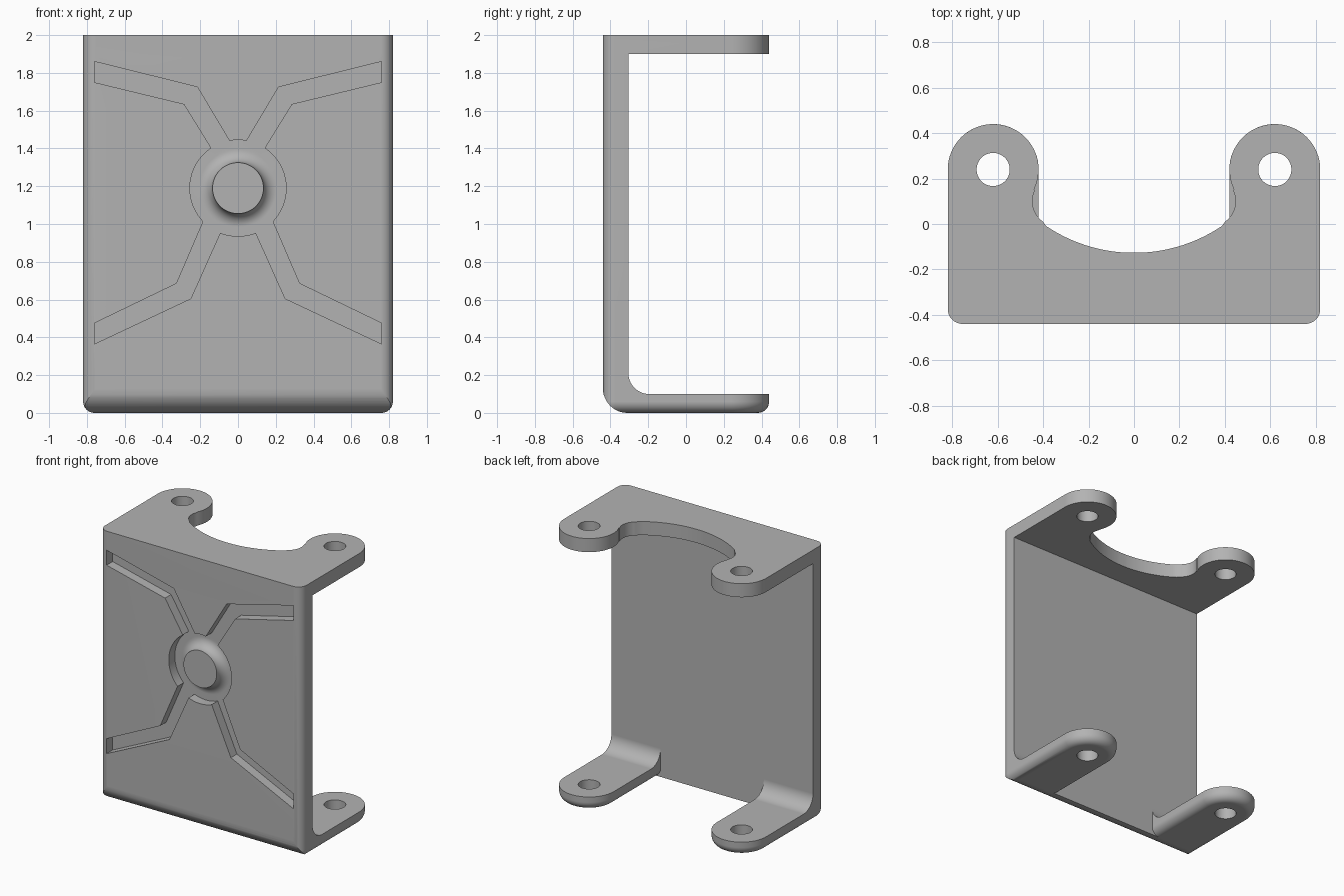
import bpy, bmesh
from math import sin, cos, radians, pi

cube = bpy.data.objects.get("Cube")
if cube:
    bpy.data.objects.remove(cube, do_unlink=True)

grey = bpy.data.materials.new("plain grey")
grey.use_nodes = True
GREY = (0.45, 0.45, 0.45, 1)
grey.diffuse_color = GREY
grey.node_tree.nodes["Principled BSDF"].inputs["Base Color"].default_value = GREY

WIDTH, FRONT, BACK = 0.82, -0.44, -0.305   # half width, plate front and back
TAB_X, TAB_Y, TAB_R = 0.62, 0.24, 0.2      # centre and radius of a tab end
HUB_Z, FLOOR = 1.19, -0.37                 # emblem centre and groove floor


def arc(cx, cy, r, start, end, n=12):
    angles = [radians(start + (end - start) * i / n) for i in range(n + 1)]
    return [(cx + r * cos(a), cy + r * sin(a)) for a in angles]


def mirrored(half):
    return half + [(-x, y) for x, y in reversed(half)]


def loft(name, rings, closed=False):
    """Skin a stack of equal rings; cap the ends, or close it into a loop."""
    bm = bmesh.new()
    rows = [[bm.verts.new(p) for p in ring] for ring in rings]
    pairs = list(zip(rows, rows[1:]))
    if closed:
        pairs.append((rows[-1], rows[0]))
    else:
        bm.faces.new(rows[0])
        bm.faces.new(rows[-1])
    for a, b in pairs:
        for i in range(len(a)):
            j = (i + 1) % len(a)
            bm.faces.new((a[i], a[j], b[j], b[i]))
    bmesh.ops.recalc_face_normals(bm, faces=bm.faces)
    mesh = bpy.data.meshes.new(name)
    bm.to_mesh(mesh)
    bm.free()
    mesh.materials.append(grey)
    ob = bpy.data.objects.new(name, mesh)
    bpy.context.collection.objects.link(ob)
    return ob


def combine(target, other, operation):
    mod = target.modifiers.new(operation.lower(), "BOOLEAN")
    mod.operation, mod.solver, mod.object = operation, "EXACT", other
    bpy.context.view_layer.objects.active = target
    bpy.ops.object.modifier_apply(modifier=mod.name)
    bpy.data.objects.remove(other, do_unlink=True)


def front_corner(d):
    return arc(WIDTH - 0.065, FRONT + 0.065, 0.065 - d, 0, -90, 8)


def lower_plan(d):
    """Plan of the plate with two straight tabs, inset by d."""
    half = [(TAB_X - TAB_R + d, BACK)]
    half += arc(TAB_X, TAB_Y, TAB_R - d, 180, 0, 32)
    return mirrored(half + front_corner(d))


# Lower body: plan with a rounded bottom edge, trimmed by the side profile
EDGE = 0.06
rings = []
for i in range(9):
    a = pi / 2 * i / 8
    rings.append([(x, y, EDGE * (1 - cos(a))) for x, y in lower_plan(EDGE * (1 - sin(a)))])
rings.append([(x, y, 1.9) for x, y in lower_plan(0)])
body = loft("mounting_bracket", rings)

side = arc(FRONT + 0.13, 0.13, 0.13, 180, 270) + [(0.6, 0), (0.6, 0.1)]
side += arc(BACK + 0.11, 0.21, 0.11, 270, 180) + [(BACK, 2.1), (FRONT, 2.1)]
combine(body, loft("side_profile", [[(x, y, z) for y, z in side] for x in (-1, 1)]), "INTERSECT")

# Top flange with a curved opening between round ears
half = arc(0, 0.566, 0.693, -88, -56, 16) + arc(0.337, 0.1, 0.11, -54, 26, 14)
half += arc(TAB_X, TAB_Y, TAB_R, 206, 0, 36) + front_corner(0)
flange = [[(x, y, z) for x, y in mirrored(half)] for z in (1.9, 2)]
combine(body, loft("top_flange", flange), "UNION")

# Bolt holes through top and bottom
for s in (-1, 1):
    circle = arc(s * TAB_X, TAB_Y, 0.073, 0, 352.5, 47)
    combine(body, loft("bolt_hole", [[(x, y, z) for x, y in circle] for z in (-0.5, 2.5)]), "DIFFERENCE")

# Round recess leaving a flush boss with a hollow flare
section = [(0.135, -0.6)] + arc(0.205, FRONT, 0.07, 180, 90, 10)
section = [(r, y) for r, y in section]
section += [(0.255, FLOOR), (0.255, -0.6)]
N = 64
ring_cut = [[(r * cos(2 * pi * k / N), y, HUB_Z + r * sin(2 * pi * k / N)) for r, y in section]
            for k in range(N)]
combine(body, loft("hub_recess", ring_cut, closed=True), "DIFFERENCE")

# Four bent grooves running out from the recess
upper_arm = [(0.76, 1.86), (0.76, 1.75), (0.285, 1.635), (0.122, 1.371), (0.03, 1.415), (0.215, 1.725)]
lower_arm = [(0.76, 0.475), (0.76, 0.365), (0.25, 0.605), (0.08, 0.985), (0.17, 1.045), (0.325, 0.685)]
for arm in (upper_arm, lower_arm):
    for s in (-1, 1):
        groove = [[(s * x, y, z) for x, z in arm] for y in (-0.6, FLOOR)]
        combine(body, loft("groove", groove), "DIFFERENCE")

# Smooth rounds with flat faces kept flat
bpy.ops.object.select_all(action="DESELECT")
body.select_set(True)
bpy.context.view_layer.objects.active = body
bpy.ops.object.shade_smooth_by_angle(angle=radians(30))
weighted = body.modifiers.new("flat_faces", "WEIGHTED_NORMAL")
weighted.keep_sharp = True
